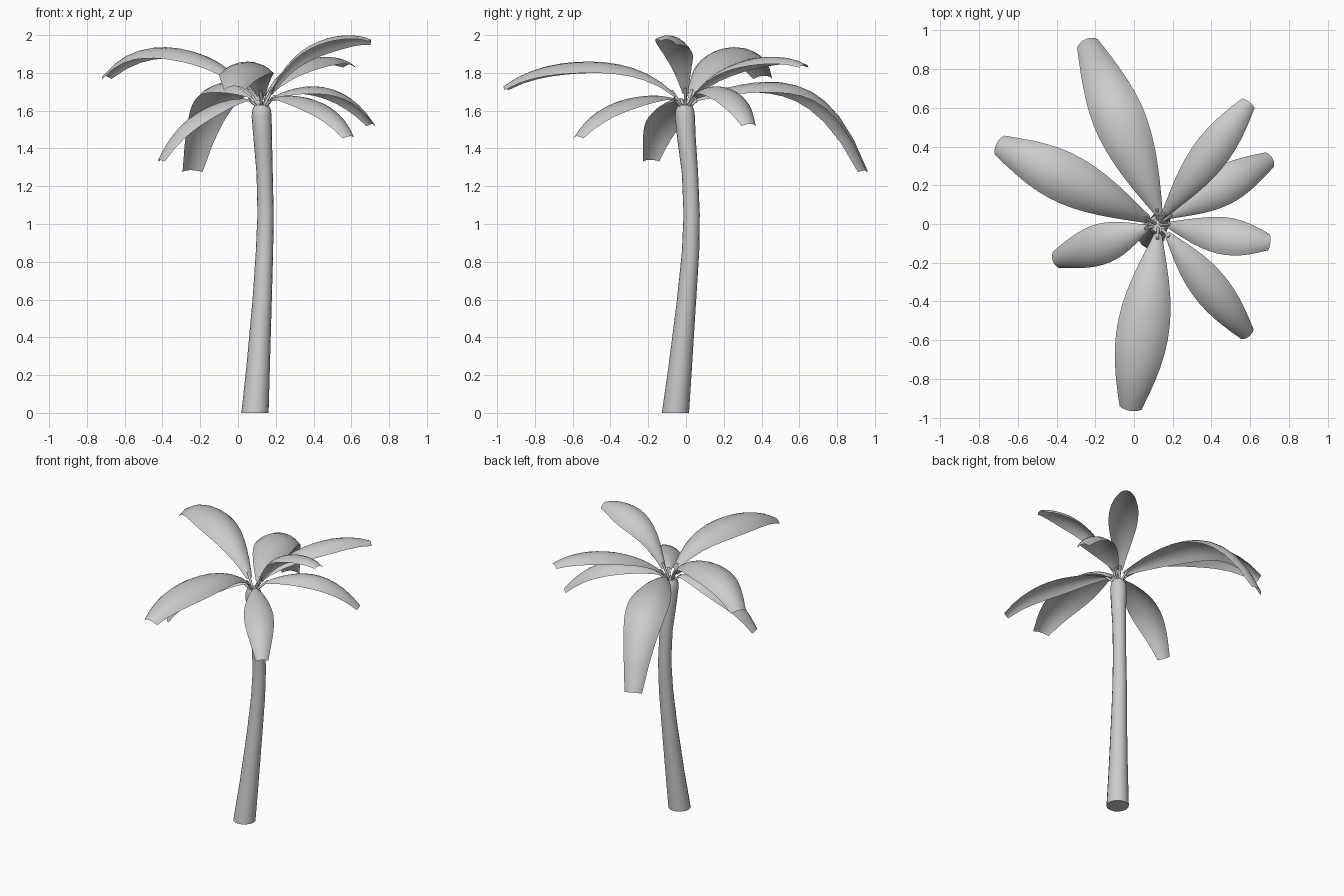
import bpy, bmesh, math
from mathutils import Vector

if "Cube" in bpy.data.objects:
    bpy.data.objects.remove(bpy.data.objects["Cube"])

CROWN = Vector((0.125, -0.005, 1.60))


def make_object(name, bm):
    bmesh.ops.recalc_face_normals(bm, faces=bm.faces)
    for f in bm.faces:
        f.smooth = True
    mesh = bpy.data.meshes.new(name)
    bm.to_mesh(mesh)
    bm.free()
    obj = bpy.data.objects.new(name, mesh)
    bpy.context.collection.objects.link(obj)
    bpy.ops.object.select_all(action='DESELECT')
    obj.select_set(True)
    bpy.context.view_layer.objects.active = obj
    bpy.ops.object.shade_smooth_by_angle(angle=math.radians(50))
    return obj


def bridge(bm, a, b, closed):
    n = len(a)
    for i in range(n if closed else n - 1):
        j = (i + 1) % n
        bm.faces.new((a[i], a[j], b[j], b[i]))


def interpolate(values, t):
    # smooth curve through evenly spaced samples
    n = len(values) - 1
    total = 0
    for i, v in enumerate(values):
        for j in range(n + 1):
            if j != i:
                v *= (t * n - j) / (i - j)
        total += v
    return total


# Trunk: rings of (x, y, z, radius) along a bent path
bm = bmesh.new()
rings = []
for x, y, z, r in [(0.09, -0.056, 0.0, 0.072), (0.107, -0.03, 0.25, 0.062),
                   (0.128, 0.003, 0.6, 0.051), (0.14, 0.024, 0.85, 0.046),
                   (0.146, 0.03, 1.05, 0.043), (0.141, 0.021, 1.27, 0.043),
                   (0.131, 0.003, 1.45, 0.049), (0.125, -0.006, 1.57, 0.053),
                   (0.125, -0.006, 1.605, 0.049), (0.125, -0.006, 1.63, 0.037)]:
    ring = []
    for k in range(16):
        a = math.tau * k / 16
        ring.append(bm.verts.new((x + r * math.cos(a), y + r * math.sin(a), z)))
    rings.append(ring)
for a, b in zip(rings, rings[1:]):
    bridge(bm, a, b, True)
bm.faces.new(rings[0])
bm.faces.new(rings[-1])
make_object("trunk", bm)


# Leaf: arched sheet along a straight ground line with a curved height
def leaf(name, base, tip, heights, width, roll=0.0):
    base, tip = Vector(base), Vector(tip)

    def point(t):
        p = base.lerp(tip, t)
        return Vector((p.x, p.y, interpolate(heights, t)))

    bm = bmesh.new()
    rows, steps, across, arc = [], 12, 8, 0.85
    for s in range(steps + 1):
        t = s / steps
        tangent = (point(t + 0.01) - point(t - 0.01)).normalized()
        side = tangent.cross(Vector((0, 0, 1))).normalized()
        up = side.cross(tangent)
        side, up = (side * math.cos(roll) + up * math.sin(roll),
                    up * math.cos(roll) - side * math.sin(roll))
        half = width / 2 * math.sin(math.pi * (0.05 + 0.81 * t))
        radius = half / math.sin(arc)
        row = []
        for k in range(across + 1):
            a = arc * (2 * k / across - 1)
            row.append(bm.verts.new(point(t) + side * radius * math.sin(a)
                                    - up * radius * (1 - math.cos(a))))
        rows.append(row)
    for a, b in zip(rows, rows[1:]):
        bridge(bm, a, b, False)
    make_object(name, bm)
    stem(name + "_stem", point(0.03))


# Stem: thin rod from the trunk top into the leaf base
def stem(name, end):
    direction = end - CROWN
    bm = bmesh.new()
    bmesh.ops.create_cone(bm, cap_ends=True, segments=8, radius1=0.008,
                          radius2=0.008, depth=direction.length)
    obj = make_object(name, bm)
    obj.location = (CROWN + end) / 2
    obj.rotation_euler = direction.to_track_quat('Z', 'Y').to_euler()


LEAVES = [
    ((0.13, 0.05), (-0.25, 0.955), (1.66, 1.735, 1.75, 1.65, 1.285), 0.27, 0),
    ((0.08, 0.02), (-0.71, 0.415), (1.68, 1.86, 1.93, 1.92, 1.785), 0.26, 0),
    ((0.07, -0.02), (-0.42, -0.19), (1.66, 1.655, 1.61, 1.52, 1.34), 0.21, 0),
    ((0.125, -0.05), (-0.02, -0.965), (1.68, 1.825, 1.86, 1.835, 1.73), 0.27, 0),
    ((0.17, -0.05), (0.595, -0.58), (1.66, 1.68, 1.66, 1.60, 1.465), 0.19, 0),
    ((0.17, 0.0), (0.705, -0.09), (1.69, 1.88, 1.965, 1.995, 1.975), 0.20, 0.25),
    ((0.18, 0.04), (0.715, 0.34), (1.67, 1.72, 1.725, 1.67, 1.53), 0.20, 0),
    ((0.15, 0.04), (0.595, 0.63), (1.68, 1.81, 1.87, 1.885, 1.845), 0.19, 0),
]
for n, args in enumerate(LEAVES, 1):
    leaf(f"leaf_{n}", *args)
